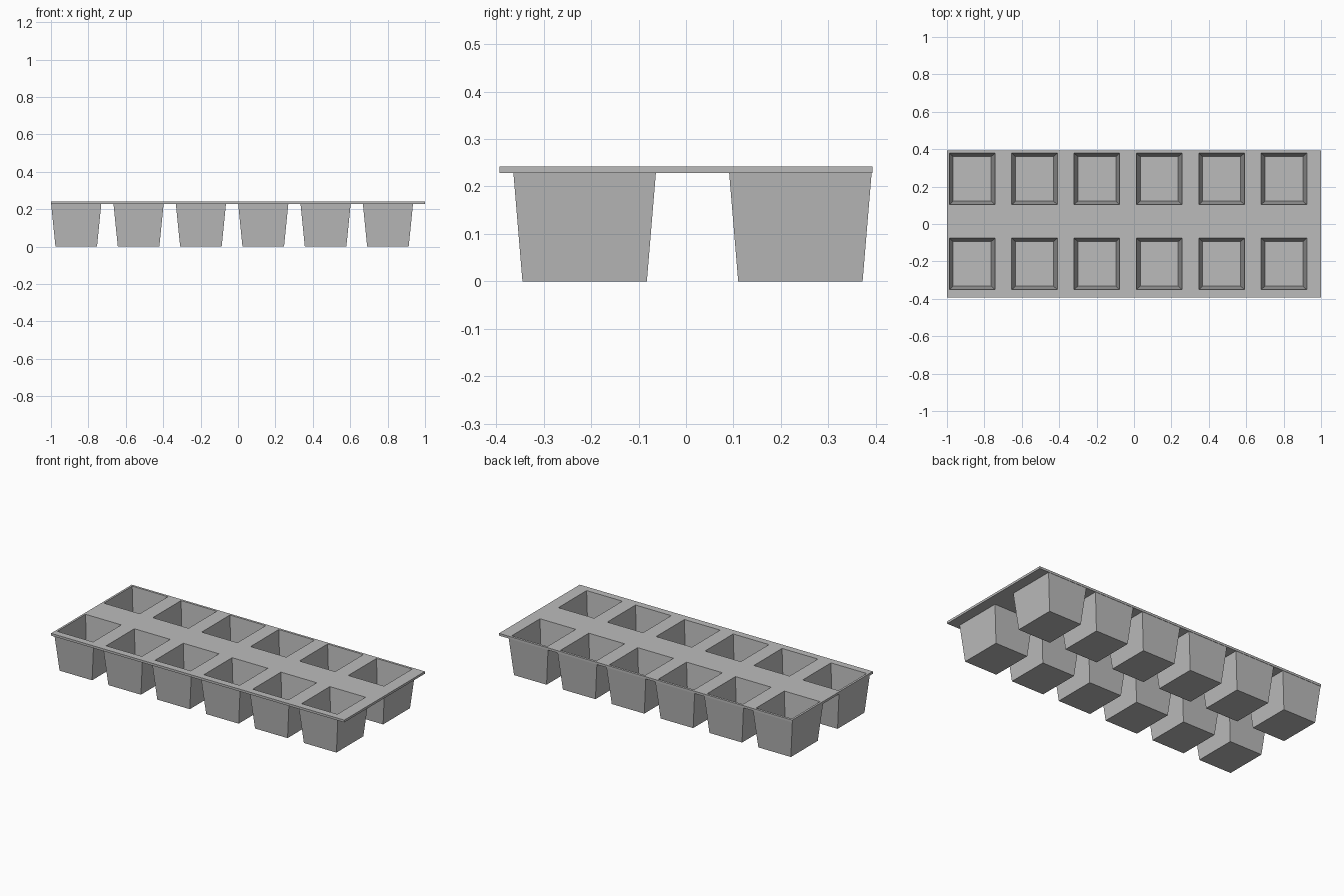
import bpy
import bmesh

cube = bpy.data.objects.get("Cube")
if cube:
    bpy.data.objects.remove(cube, do_unlink=True)

# Layout of the tray
TOP, UNDER, FLOOR = 0.242, 0.228, 0.014
HALF_X, HALF_Y = 1.0, 0.393
COLS = [-0.865 + i / 3 for i in range(6)]
ROWS = [-0.2135, 0.241]

# Half sizes of a cup in x and y
OUTER_RIM, OUTER_BASE = (0.134, 0.15), (0.111, 0.131)
INNER_RIM, INNER_BASE = (0.122, 0.1375), (0.1015, 0.119)

plastic = bpy.data.materials.new("grey plastic")
plastic.use_nodes = True
GREY = (0.5, 0.5, 0.5, 1)
plastic.diffuse_color = GREY
plastic.node_tree.nodes["Principled BSDF"].inputs["Base Color"].default_value = GREY

bm = bmesh.new()


def ring(cx, cy, half, z):
    """Four corners of a level rectangle."""
    hx, hy = half
    return [bm.verts.new((cx + sx * hx, cy + sy * hy, z))
            for sx, sy in ((-1, -1), (1, -1), (1, 1), (-1, 1))]


def walls(low, high):
    """Quads joining two rectangles."""
    for i in range(4):
        j = (i + 1) % 4
        bm.faces.new((low[i], low[j], high[j], high[i]))


def sheet(half, z):
    """Level sheet with an opening for every cup."""
    xs = [-HALF_X] + [c + s * half[0] for c in COLS for s in (-1, 1)] + [HALF_X]
    ys = [-HALF_Y] + [c + s * half[1] for c in ROWS for s in (-1, 1)] + [HALF_Y]
    grid = [[bm.verts.new((x, y, z)) for y in ys] for x in xs]
    for i in range(len(xs) - 1):
        for j in range(len(ys) - 1):
            if i % 2 and j % 2:
                continue
            bm.faces.new((grid[i][j], grid[i + 1][j],
                          grid[i + 1][j + 1], grid[i][j + 1]))
    # Outline of the sheet, counter-clockwise
    return ([row[0] for row in grid] + grid[-1][1:]
            + [row[-1] for row in grid[-2::-1]] + grid[0][-2:0:-1])


# Flat top plate with its thin edge
upper = sheet(INNER_RIM, TOP)
lower = sheet(OUTER_RIM, UNDER)
for i in range(len(upper)):
    j = (i + 1) % len(upper)
    bm.faces.new((lower[i], lower[j], upper[j], upper[i]))

# Tapered hollow cups
for cx in COLS:
    for cy in ROWS:
        base = ring(cx, cy, OUTER_BASE, 0)
        walls(base, ring(cx, cy, OUTER_RIM, UNDER))
        bm.faces.new(base)
        inside = ring(cx, cy, INNER_BASE, FLOOR)
        walls(inside, ring(cx, cy, INNER_RIM, TOP))
        bm.faces.new(inside)

# Weld the cups to the plate
bmesh.ops.remove_doubles(bm, verts=bm.verts, dist=0.0003)
bmesh.ops.recalc_face_normals(bm, faces=bm.faces)

mesh = bpy.data.meshes.new("seedling_tray")
bm.to_mesh(mesh)
bm.free()
mesh.materials.append(plastic)
tray = bpy.data.objects.new("seedling_tray", mesh)
bpy.context.collection.objects.link(tray)
